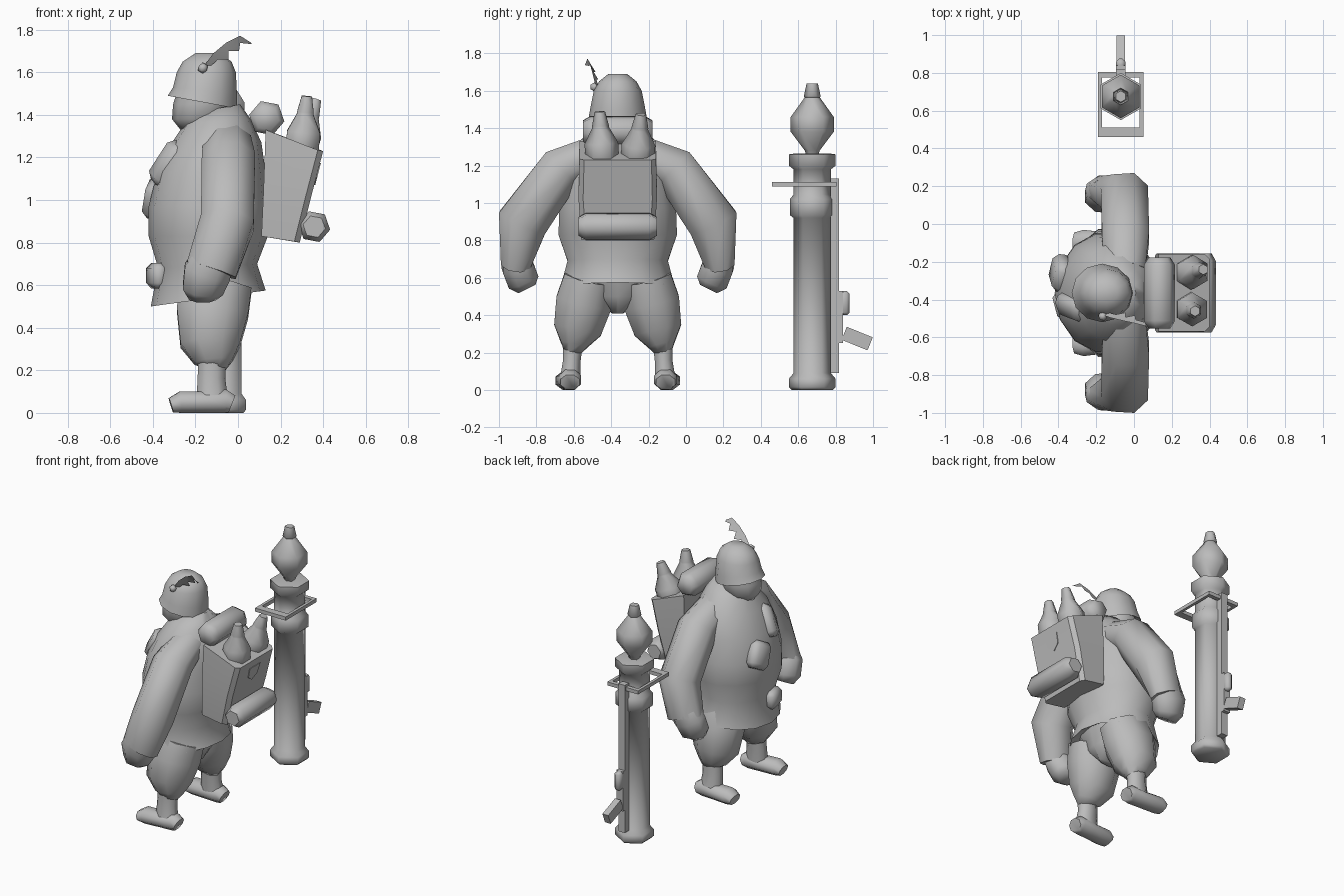
import bpy, bmesh, math
from mathutils import Vector, Matrix

cube = bpy.data.objects.get("Cube")
if cube:
    bpy.data.objects.remove(cube, do_unlink=True)

grey = bpy.data.materials.new("plain_grey")
grey.use_nodes = True
COL = (0.5, 0.5, 0.5, 1)
grey.diffuse_color = COL
grey.node_tree.nodes["Principled BSDF"].inputs["Base Color"].default_value = COL

BODY = -0.365            # y of the figure
TUBE = Vector((-0.07, 0.675, 0))   # launcher axis


def finish(name, bm, angle):
    bmesh.ops.recalc_face_normals(bm, faces=bm.faces)
    me = bpy.data.meshes.new(name)
    bm.to_mesh(me)
    bm.free()
    me.materials.append(grey)
    me.shade_smooth()
    me.set_sharp_from_angle(angle=math.radians(angle))
    ob = bpy.data.objects.new(name, me)
    bpy.context.collection.objects.link(ob)


def skin(name, rings, angle=62):
    """Bridge a list of point rings and cap both ends."""
    bm = bmesh.new()
    loops = [[bm.verts.new(p) for p in r] for r in rings]
    n = len(loops[0])
    for a, b in zip(loops, loops[1:]):
        for i in range(n):
            j = (i + 1) % n
            bm.faces.new((a[i], a[j], b[j], b[i]))
    bm.faces.new(loops[0])
    bm.faces.new(loops[-1])
    finish(name, bm, angle)


def stack(name, sections, n=12):
    """Sections: front x, front z, back x, back z, half width in y."""
    rings = []
    for xf, zf, xb, zb, hw in sections:
        c = Vector(((xf + xb) / 2, BODY, (zf + zb) / 2))
        u = Vector(((xb - xf) / 2, 0, (zb - zf) / 2))
        rings.append([c + u * math.cos(t) + Vector((0, hw * math.sin(t), 0))
                      for t in (math.tau * i / n for i in range(n))])
    skin(name, rings)


def limb(name, pts, ref, n=8):
    """Points: x, y, z, half size along ref, half size across."""
    rings = []
    cs = [Vector(p[:3]) for p in pts]
    f = 1 / math.cos(math.pi / n)
    for k, p in enumerate(pts):
        t = (cs[min(k + 1, len(cs) - 1)] - cs[max(k - 1, 0)]).normalized()
        u = Vector(ref)
        u = (u - t * u.dot(t)).normalized()
        v = t.cross(u)
        rings.append([cs[k] + (u * p[3] * math.cos(a) + v * p[4] * math.sin(a)) * f
                      for a in (math.tau * (i + 0.5) / n for i in range(n))])
    skin(name, rings)


def lathe(name, profile, base, axis=(0, 0, 1), n=6):
    q = Vector((0, 0, 1)).rotation_difference(Vector(axis)).to_matrix()
    rings = [[Vector(base) + q @ Vector((r * math.sin(a), r * math.cos(a), z))
              for a in (math.tau * i / n for i in range(n))] for r, z in profile]
    skin(name, rings, 68)


def box(name, centre, size, rot=(0, 0, 0), bevel=0.0):
    bm = bmesh.new()
    bmesh.ops.create_cube(bm, size=1)
    bmesh.ops.scale(bm, vec=size, verts=bm.verts)
    if bevel:
        bmesh.ops.bevel(bm, geom=bm.edges[:], offset=bevel, segments=1, affect='EDGES')
    m = Matrix.Translation(centre)
    for a, ax in zip(rot, "XYZ"):
        m = m @ Matrix.Rotation(math.radians(a), 4, ax)
    bm.transform(m)
    finish(name, bm, 50 if bevel else 30)


# Coat with flared hem
stack("coat", [(-.35, .6, .06, .62, .25), (-.41, .50, .13, .575, .315),
               (-.375, .68, .09, .70, .275), (-.42, .83, .14, .83, .325),
               (-.42, .97, .145, .97, .32), (-.38, 1.13, .13, 1.13, .30),
               (-.31, 1.27, .11, 1.27, .26), (-.25, 1.36, .06, 1.38, .17),
               (-.21, 1.41, .01, 1.45, .10)], n=14)

# Head and helmet
stack("face", [(-.27, 1.33, -.08, 1.34, .07), (-.31, 1.38, -.05, 1.38, .115),
               (-.305, 1.45, -.03, 1.45, .13), (-.28, 1.53, -.04, 1.53, .13)], n=10)
stack("helmet", [(-.30, 1.5, -.03, 1.45, .13), (-.33, 1.49, -.005, 1.43, .155),
                 (-.305, 1.53, -.005, 1.5, .145), (-.288, 1.60, -.01, 1.60, .128),
                 (-.26, 1.65, -.03, 1.65, .10), (-.20, 1.69, -.085, 1.69, .05)])

# Arms, legs and boots on both sides
for side, s in (("left", -1), ("right", 1)):
    def place(pts):
        return [(x, BODY + s * off, z, a, b) for x, off, z, a, b in pts]
    limb(side + "_arm", place([(-.05, .12, 1.27, .11, .09), (-.045, .30, 1.185, .125, .12),
                               (-.05, .51, .895, .125, .135),
                               (-.125, .545, .67, .12, .078)]), (1, 0, 0))
    limb(side + "_fist", place([(-.12, .545, .71, .10, .075), (-.145, .535, .66, .11, .085),
                                (-.165, .505, .58, .095, .085),
                                (-.165, .485, .54, .065, .05)]), (1, 0, 0))
    limb(side + "_trouser_leg", place([(-.10, .15, .60, .165, .135), (-.12, .18, .47, .168, .15),
                                       (-.13, .215, .32, .14, .128), (-.115, .235, .24, .09, .07),
                                       (-.12, .24, .21, .06, .05)]), (1, 0, 0))
    limb(side + "_shin", place([(-.12, .24, .27, .065, .055), (-.125, .245, .16, .065, .047),
                                (-.12, .255, .05, .075, .055)]), (1, 0, 0))
    limb(side + "_boot", place([(-.028, .255, .042, .05, .042), (-.06, .255, .055, .06, .055),
                                (-.15, .26, .05, .06, .05), (-.27, .268, .05, .066, .05),
                                (-.315, .27, .036, .05, .035)]), (0, 1, 0))

# Pelvis joining the legs
stack("trouser_seat", [(-.20, .41, -.02, .41, .03), (-.27, .5, .03, .5, .17),
                       (-.27, .62, .06, .62, .25)])

# Helmet feather: button and a curved vane with loose barbs
bm = bmesh.new()
bmesh.ops.create_icosphere(bm, subdivisions=1, radius=.026,
                           matrix=Matrix.Translation((-.165, -.488, 1.62)))
finish("feather_button", bm, 80)
bm = bmesh.new()
upper = [(-.16, 1.63), (-.115, 1.69), (-.055, 1.74), (.01, 1.772), (.065, 1.737)]
lower = [(-.15, 1.61), (-.095, 1.66), (-.045, 1.70), (.01, 1.738), (.06, 1.733)]


def vane(pts, shift):
    return [bm.verts.new((x, -.475 - .014 * i + shift, z)) for i, (x, z) in enumerate(pts)]


u, l = vane(upper, -.01), vane(lower, .01)
for i in range(4):
    bm.faces.new((l[i], l[i + 1], u[i + 1], u[i]))
for i in (1, 2):
    tip = bm.verts.new(l[i].co + Vector((.05, .01, 0)))
    bm.faces.new((l[i], tip, l[i + 1]))
finish("feather", bm, 60)

# Backpack: tapered bag, shield badge, two bedrolls
rings = []
for xf, zf, xb, zb, hw in ((.11, .83, .29, .80, .195), (.12, 1.05, .345, 1.02, .21),
                           (.13, 1.33, .40, 1.23, .205)):
    rings.append([Vector((x, BODY + y, z)) for x, z, y in
                  ((xf, zf, -hw), (xb - .025, zb + .005, -hw), (xb, zb, -hw + .025),
                   (xb, zb, hw - .025), (xb - .025, zb + .005, hw), (xf, zf, hw))])
skin("backpack", rings, 40)
shield = ((-.058, .05), (.058, .05), (.05, -.02), (0, -.055), (-.05, -.02))
skin("backpack_badge", [[(x + z * .26, BODY + y, 1.125 + z) for y, z in shield]
                        for x in (.369, .377)], 30)


def roll(name, x, z, r, hw):
    limb(name, [(x, BODY - hw, z, r * .7, r * .7), (x, BODY - hw + .04, z, r, r),
                (x, BODY + hw - .04, z, r, r), (x, BODY + hw, z, r * .7, r * .7)],
         (1, 0, .35), n=6)


roll("lower_bedroll", .358, .875, .066, .21)
roll("upper_bedroll", .135, 1.385, .073, .187)

# Two spare warheads leaning out of the bag
warhead = [(.05, 0), (.09, .06), (.09, .15), (.045, .235), (.045, .245), (.028, .32)]
for name, base, axis in (("spare_warhead_left", (.295, -.445, 1.17), (.09, -.05, 1)),
                         ("spare_warhead_right", (.27, -.265, 1.17), (.32, .08, 1))):
    lathe(name, warhead, base, axis)

# Pouches on the chest and belt
box("chest_pouch_upper", (-.325, -.44, 1.17), (.10, .13, .22), (14, 32, 22), .03)
box("chest_pouch_lower", (-.385, -.26, 1.01), (.10, .16, .18), (30, 8, -12), .03)
box("belt_pouch", (-.38, -.43, .645), (.08, .15, .12), (0, 0, 15), .025)

# Launcher tube with collars and loaded warhead
lathe("launcher_tube", [(.11, 0), (.125, .015), (.125, .06), (.10, .09), (.10, .92), (.12, .935),
                        (.12, 1.02), (.10, 1.045), (.10, 1.18), (.125, 1.2), (.125, 1.26),
                        (.09, 1.265)], TUBE)
lathe("loaded_warhead", [(.03, 1.25), (.04, 1.28), (.115, 1.38), (.115, 1.46), (.04, 1.565),
                         (.045, 1.57), (.03, 1.64)], TUBE)

# Sight frame
box("frame_front_bar", (-.07, .485, 1.1), (.24, .05, .025))
box("frame_rear_bar", (-.07, .79, 1.1), (.24, .03, .025))
for s in (-1, 1):
    box("frame_side_bar", (-.07 + s * .11, .63, 1.1), (.02, .34, .025))

# Rail, trigger block and angled grip
box("launcher_rail", (-.07, .795, .61), (.05, .045, 1.04))
box("trigger_block", (-.07, .825, .39), (.05, .03, .28))
box("trigger_hump", (-.07, .845, .465), (.05, .06, .13), bevel=.015)
box("grip", (-.07, .915, .275), (.045, .15, .075), (-22, 0, 0))
